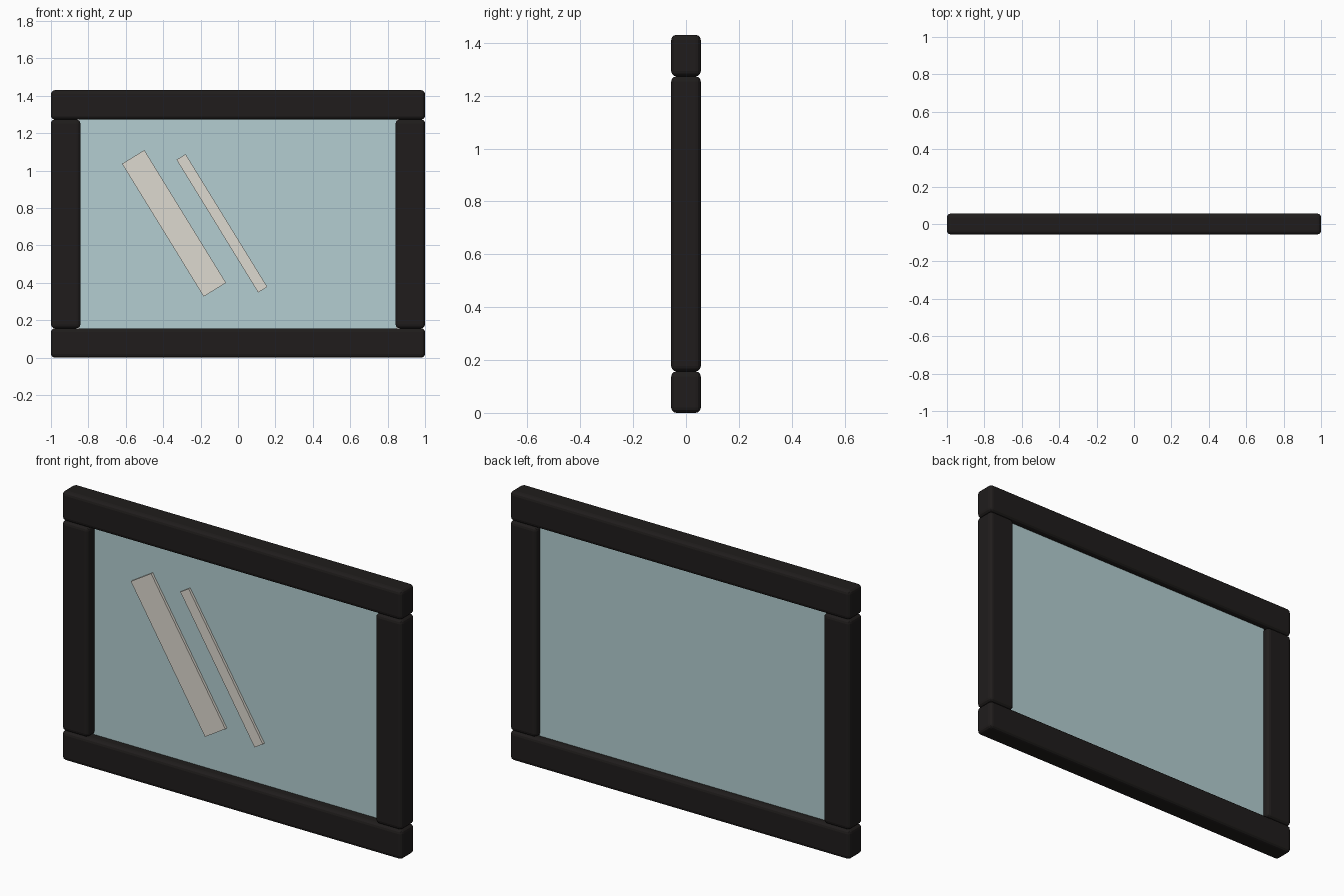
import bpy
from math import radians

if "Cube" in bpy.data.objects:
    bpy.data.objects.remove(bpy.data.objects["Cube"])

W, H, D, BAR = 2.0, 1.43, 0.112, 0.157   # overall size and frame bar width
MID = H / 2


def material(name, color):
    m = bpy.data.materials.new(name)
    m.diffuse_color = color
    m.use_nodes = True
    m.node_tree.nodes["Principled BSDF"].inputs["Base Color"].default_value = m.diffuse_color
    return m


def box(name, size, loc, mat, tilt=0.0, bevel=0.0):
    bpy.ops.mesh.primitive_cube_add(size=1, location=loc)
    o = bpy.context.object
    o.name = name
    o.scale = size
    bpy.ops.object.transform_apply(location=False, rotation=False, scale=True)
    o.rotation_euler.y = radians(tilt)
    o.data.materials.append(mat)
    if bevel:
        b = o.modifiers.new("rounded_edges", "BEVEL")
        b.width = bevel
        b.segments = 3
    return o


frame_mat = material("dark_frame", (0.0140, 0.0120, 0.0115, 1))
glass_mat = material("glass", (0.456, 0.617, 0.637, 0.6))
shine_mat = material("shine", (0.73, 0.70, 0.63, 0.6))

# Frame: full-width rails with stiles between them
for name, z in (("bottom_rail", BAR / 2), ("top_rail", H - BAR / 2)):
    box(name, (W, D, BAR), (0, 0, z), frame_mat, bevel=0.02)
for name, side in (("left_stile", -1), ("right_stile", 1)):
    box(name, (BAR, D, H - 2 * BAR), (side * (W - BAR) / 2, 0, MID), frame_mat, bevel=0.02)

# Glass pane, set slightly towards the back
box("glass_pane", (W - 2 * BAR + 0.01, 0.022, H - 2 * BAR + 0.01), (0, 0.010, MID), glass_mat)

# Slanted reflection strips on the front of the glass
for name, x, width in (("wide_shine", -0.342, 0.14), ("narrow_shine", -0.086, 0.057)):
    box(name, (width, 0.014, 0.833), (x, -0.008, MID + 0.003), shine_mat, tilt=-31.6)
